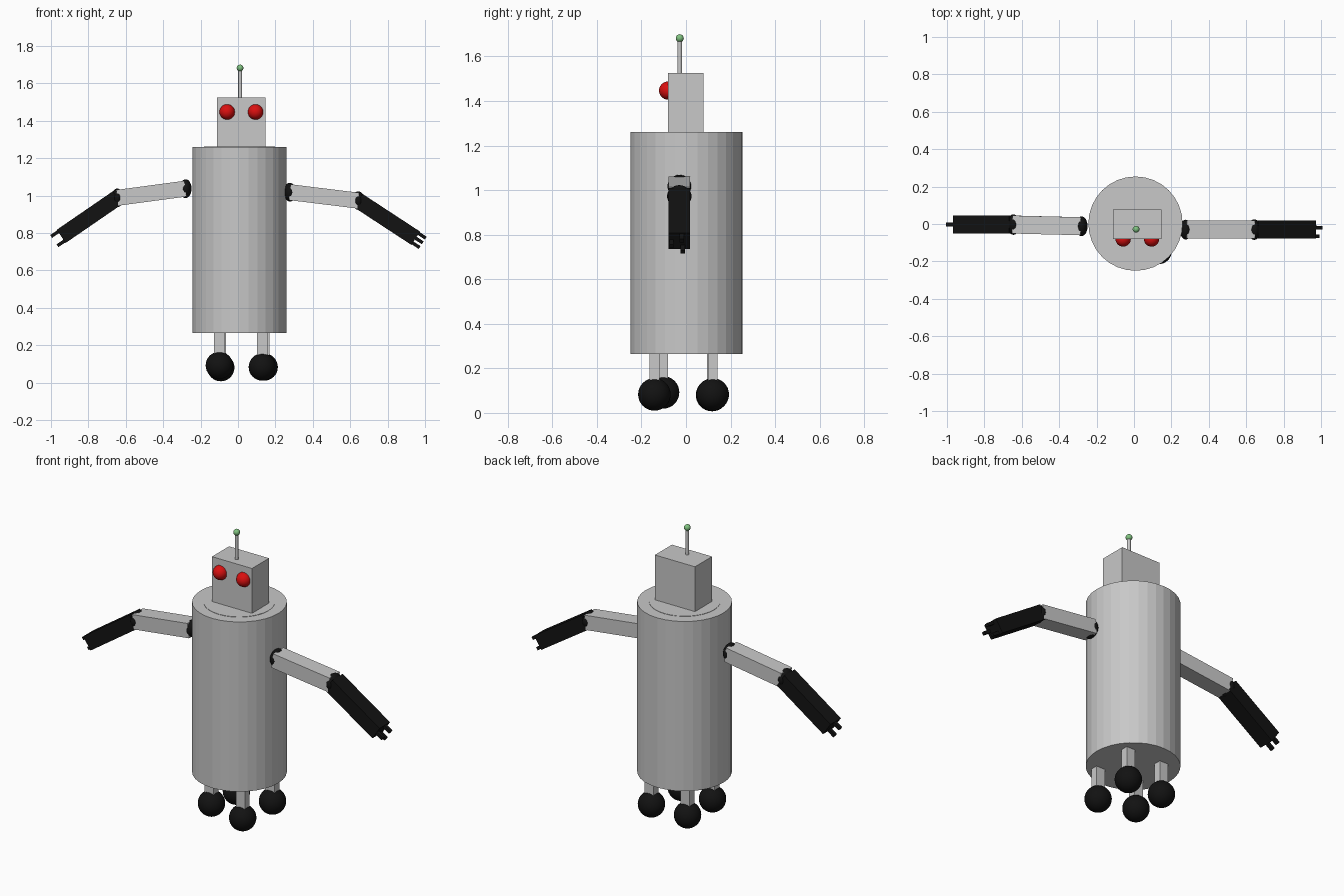
import bpy, math
from mathutils import Vector, Matrix

if "Cube" in bpy.data.objects:
    bpy.data.objects.remove(bpy.data.objects["Cube"])


def mat(name, rgb):
    m = bpy.data.materials.new(name)
    m.diffuse_color = (*rgb, 1)
    m.use_nodes = True
    m.node_tree.nodes["Principled BSDF"].inputs["Base Color"].default_value = m.diffuse_color
    return m


GREY = mat("metal grey", (0.58, 0.58, 0.58))
BLACK = mat("rubber black", (0.006, 0.006, 0.006))
RED = mat("eye red", (0.70, 0.005, 0.005))
GREEN = mat("antenna green", (0.22, 0.55, 0.22))


def finish(name, material, smooth=False):
    o = bpy.context.object
    o.name = name
    o.data.materials.append(material)
    if smooth:
        bpy.ops.object.shade_smooth()
    return o


def ball(name, loc, r, material, scale=(1, 1, 1)):
    bpy.ops.mesh.primitive_uv_sphere_add(segments=32, ring_count=16, radius=r, location=loc)
    o = finish(name, material, True)
    o.scale = scale
    return o


def box(name, lo, hi, material):
    lo, hi = Vector(lo), Vector(hi)
    bpy.ops.mesh.primitive_cube_add(size=1, location=(lo + hi) / 2)
    o = finish(name, material)
    o.scale = hi - lo
    return o


def beam(name, a, b, width, height, material):
    """Box running from a to b; width is along y."""
    a, b = Vector(a), Vector(b)
    d = b - a
    x = d.normalized()
    z = x.cross(Vector((0, 1, 0))).normalized()
    y = z.cross(x)
    bpy.ops.mesh.primitive_cube_add(size=1)
    o = finish(name, material)
    rot = Matrix((x, y, z)).transposed().to_4x4()
    o.matrix_world = Matrix.Translation((a + b) / 2) @ rot @ Matrix.Diagonal((d.length, width, height, 1))
    return o


# Body with a barely raised top disc
bpy.ops.mesh.primitive_cylinder_add(vertices=32, radius=0.252, depth=0.995, location=(0.008, 0.002, 0.7625))
finish("body", GREY)
bpy.ops.mesh.primitive_cylinder_add(vertices=32, radius=0.19, depth=0.02, location=(0.008, 0, 1.252))
finish("top_disc", GREY)

# Head, eyes and antenna
box("head", (-0.113, -0.08, 1.25), (0.147, 0.078, 1.525), GREY)
for side, x in (("left", -0.058), ("right", 0.094)):
    ball(side + "_eye", (x, -0.08, 1.447), 0.041, RED)
bpy.ops.mesh.primitive_cylinder_add(vertices=16, radius=0.01, depth=0.17, location=(0.011, -0.028, 1.59))
finish("antenna_rod", GREY)
ball("antenna_tip", (0.011, -0.028, 1.682), 0.018, GREEN)


# Arms: shoulder ball, upper arm, elbow ball, forearm, fingers (offsets in y and across)
def arm(side, shoulder, elbow, wrist, fingers):
    shoulder, elbow, wrist = Vector(shoulder), Vector(elbow), Vector(wrist)
    ball(side + "_shoulder", shoulder, 0.053, BLACK, (0.6, 1, 0.95))
    beam(side + "_upper_arm", shoulder, elbow, 0.096, 0.085, GREY)
    ball(side + "_elbow", elbow, 0.055, BLACK, (0.6, 1, 0.9))
    beam(side + "_forearm", elbow, wrist, 0.096, 0.085, BLACK)
    d = (wrist - elbow).normalized()
    up = Vector((0, 0, 1)) - d * d.z
    up.normalize()
    for i, (dy, du) in enumerate(fingers):
        base = wrist + Vector((0, dy, 0)) + up * du
        beam(f"{side}_finger_{i + 1}", base - d * 0.02, base + d * 0.045, 0.02, 0.018, BLACK)


arm("right", (0.277, -0.03, 1.018), (0.643, -0.03, 0.973), (0.95, -0.03, 0.772),
    [(0.01, 0.03), (-0.035, 0.0), (0.015, -0.03)])
arm("left", (-0.28, -0.012, 1.037), (-0.645, -0.003, 0.988), (-0.945, -0.003, 0.782),
    [(0.0, 0.03), (0.0, -0.03)])

# Legs with ball feet
feet = {"front_left": (-0.1, -0.103, 0.092), "front_right": (0.13, -0.142, 0.083),
        "back_left": (-0.092, 0.117, 0.08), "back_right": (0.14, 0.12, 0.083)}
for name, (x, y, z) in feet.items():
    ball(name + "_foot", (x, y, z), 0.073, BLACK)
    box(name + "_leg", (x - 0.029, y - 0.022, z), (x + 0.029, y + 0.022, 0.3), GREY)
